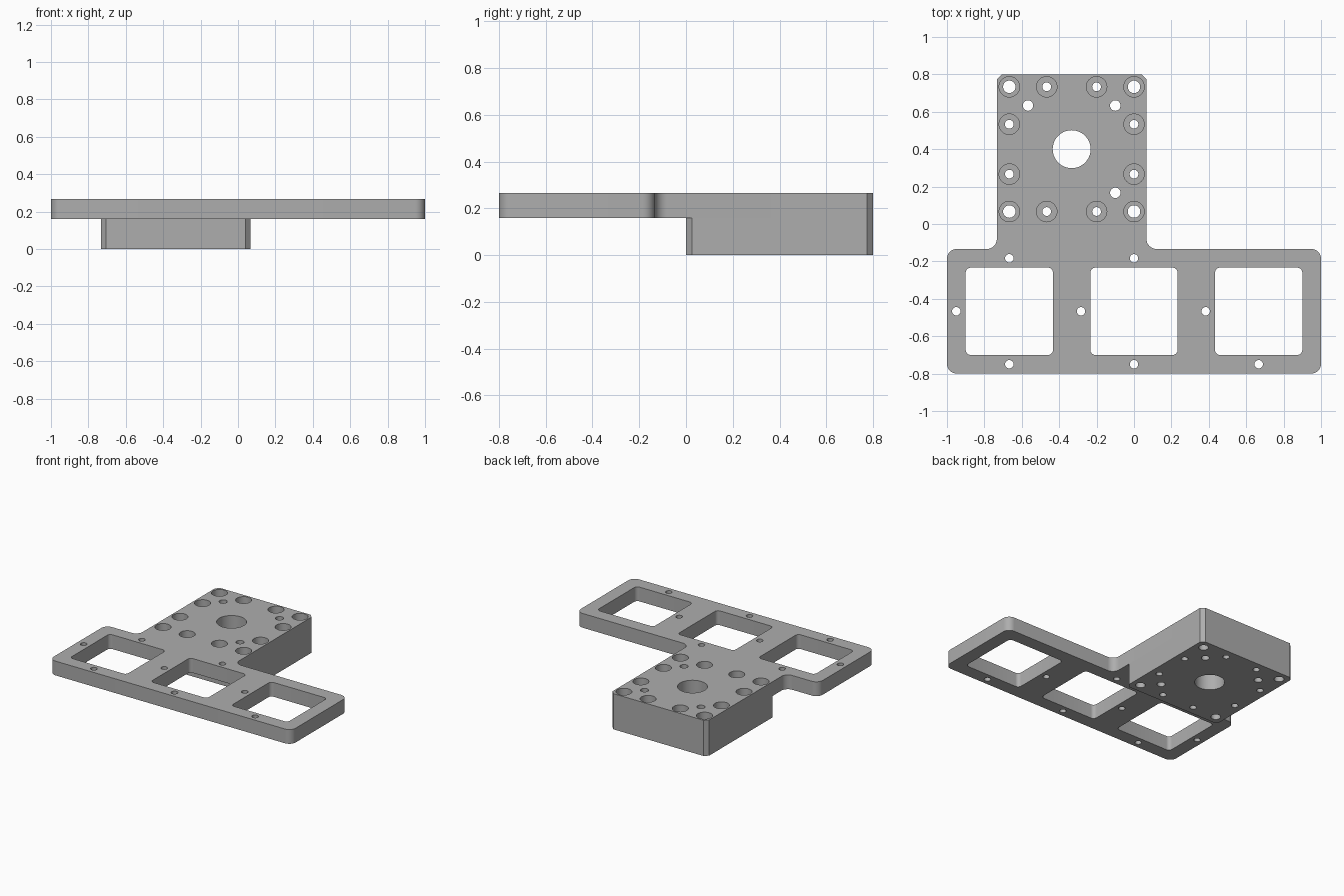
import bpy, bmesh, math
from mathutils import Vector

if "Cube" in bpy.data.objects:
    bpy.data.objects.remove(bpy.data.objects["Cube"])

MM = 1 / 150          # the part is 300 mm long, 2 units
Z_STEP, Z_TOP = 24 * MM, 40 * MM

grey = bpy.data.materials.new("machined grey")
grey.diffuse_color = (0.42, 0.42, 0.42, 1)
grey.use_nodes = True
grey.node_tree.nodes["Principled BSDF"].inputs["Base Color"].default_value = grey.diffuse_color


def rounded(corners):
    """Loop from right-angled corners (x, y, radius, segments); 1 segment = chamfer."""
    pts = []
    for i, (x, y, r, n) in enumerate(corners):
        p = Vector((x, y))
        if r == 0:
            pts.append(p)
            continue
        d1 = (Vector(corners[i - 1][:2]) - p).normalized()
        d2 = (Vector(corners[(i + 1) % len(corners)][:2]) - p).normalized()
        for k in range(n + 1):
            t = math.pi / 2 * k / n
            pts.append(p + r * (d1 * (1 - math.sin(t)) + d2 * (1 - math.cos(t))))
    return pts


def rect(x0, x1, y0, y1, r, n):
    return rounded([(x0, y0, r, n), (x1, y0, r, n), (x1, y1, r, n), (x0, y1, r, n)])


def circle(x, y, r, n=32):
    return [Vector((x + r * math.cos(2 * math.pi * k / n),
                    y + r * math.sin(2 * math.pi * k / n))) for k in range(n)]


def slab(name, loops, z0, z1):
    """Extrude an outline with holes (first loop is the outline)."""
    bm = bmesh.new()
    edges = []
    for loop in loops:
        vs = [bm.verts.new((p.x, p.y, z0)) for p in loop]
        edges += [bm.edges.new((vs[i - 1], vs[i])) for i in range(len(vs))]
    bmesh.ops.triangle_fill(bm, use_beauty=True, edges=edges, normal=(0, 0, 1))
    res = bmesh.ops.extrude_face_region(bm, geom=bm.faces[:])
    top = [g for g in res["geom"] if isinstance(g, bmesh.types.BMVert)]
    bmesh.ops.translate(bm, verts=top, vec=(0, 0, z1 - z0))
    bmesh.ops.recalc_face_normals(bm, faces=bm.faces[:])
    me = bpy.data.meshes.new(name)
    bm.to_mesh(me)
    bm.free()
    me.materials.append(grey)
    me.shade_smooth()
    me.set_sharp_from_angle(angle=math.radians(30))
    ob = bpy.data.objects.new(name, me)
    bpy.context.collection.objects.link(ob)
    return ob


# Block footprint
BX0, BX1, BY1 = -110 * MM, 10 * MM, 120 * MM
CH, R = 4 * MM, 8 * MM
CX, CY = -50 * MM, 60 * MM      # block centre

# Bolt positions around the block edge: (x, y, is_corner)
bolts = []
for u in (-50, -20, 20, 50):
    for v in (-50, -20, 20, 50):
        if abs(u) == 50 or abs(v) == 50:
            bolts.append((CX + u * MM, CY + v * MM, abs(u) == abs(v)))

# Holes shared by both layers: centre bore and three dowel holes
shared = [circle(CX, CY, 15.2 * MM, 64)]
shared += [circle(CX + u * MM, CY + v * MM, 4.2 * MM)
           for u, v in ((-35, 35), (35, 35), (35, -35))]

# Lower block with through holes
slab("mounting_block",
     [rect(BX0, BX1, 0, BY1, CH, 1)] + shared +
     [circle(x, y, (5 if corner else 3.5) * MM) for x, y, corner in bolts],
     0, Z_STEP)

# Upper plate: window frame plus neck over the block, with counterbores
WY = -20 * MM
outline = rounded([(-1, -0.8, R, 8), (1, -0.8, R, 8), (1, WY, R, 8),
                   (BX1, WY, R, 8), (BX1, BY1, CH, 1), (BX0, BY1, CH, 1),
                   (BX0, WY, R, 8), (-1, WY, R, 8)])
windows, screws = [], []
H, S, FY = 35 * MM, 42.5 * MM, -70 * MM
for i, x in enumerate((-100 * MM, 0, 100 * MM)):
    windows.append(rect(x - H, x + H, FY - H, FY + H, 4 * MM, 6))
    screws += [circle(x, FY - S, 3.4 * MM), circle(x - S, FY, 3.4 * MM)]
    if i < 2:
        screws.append(circle(x, FY + S, 3.4 * MM))
slab("frame_plate",
     [outline] + windows + screws + shared +
     [circle(x, y, 8.2 * MM) for x, y, _ in bolts],
     Z_STEP, Z_TOP)
